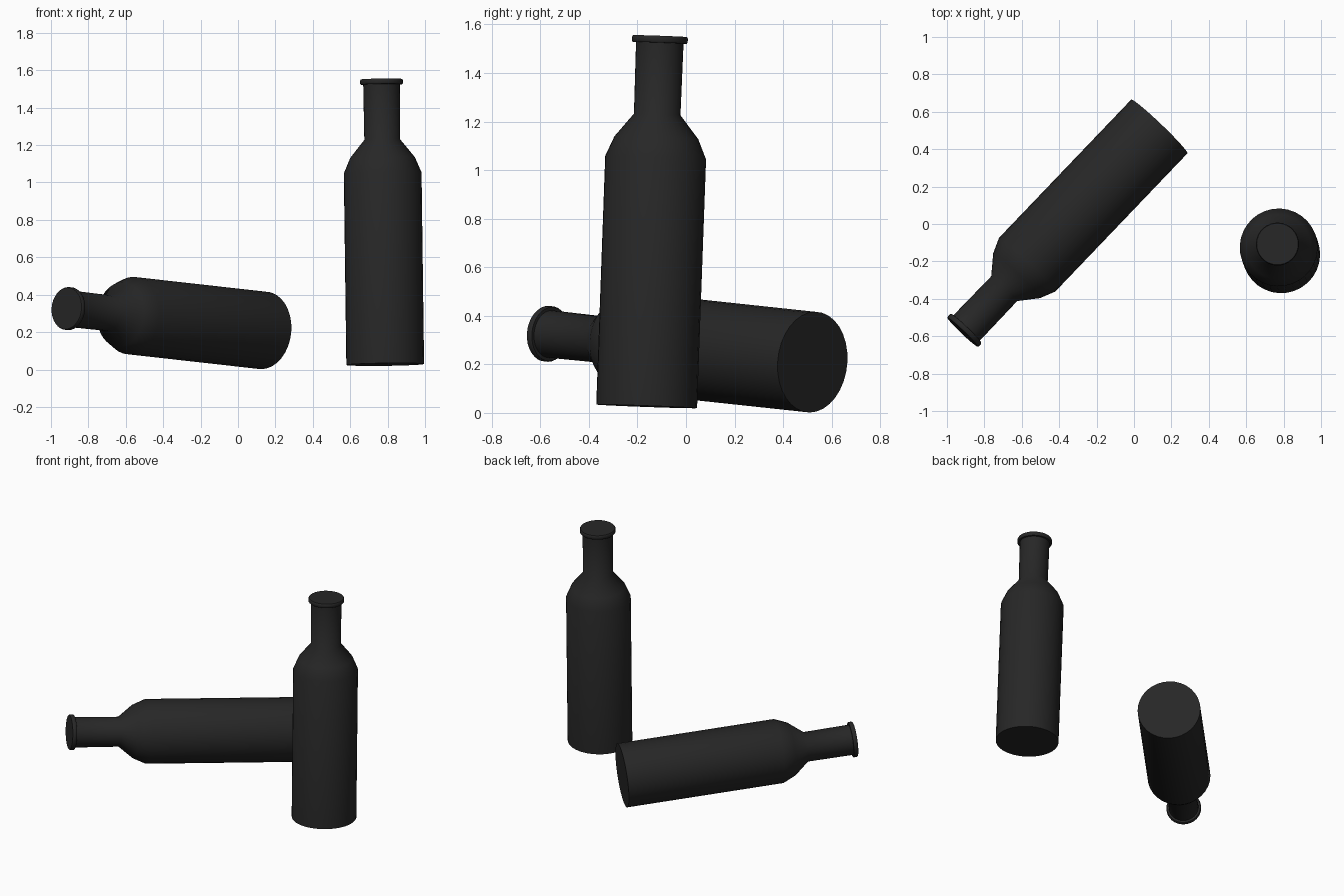
import bpy, bmesh, math
from mathutils import Vector

if "Cube" in bpy.data.objects:
    bpy.data.objects.remove(bpy.data.objects["Cube"])

SIDES = 32
# bottle profile: radius, height
PROFILE = [(0, 0), (0.208, 0), (0.208, 1.025), (0.173, 1.107), (0.096, 1.203),
           (0.098, 1.498), (0.111, 1.498), (0.115, 1.503), (0.115, 1.520),
           (0.111, 1.526), (0, 1.526)]

glass = bpy.data.materials.new("dark_glass")
glass.diffuse_color = (0.02, 0.02, 0.02, 1)
glass.use_nodes = True
glass.node_tree.nodes["Principled BSDF"].inputs["Base Color"].default_value = glass.diffuse_color


def bottle(name, base, top):
    """Lathe the profile and lay its axis from base centre to mouth centre."""
    bm = bmesh.new()
    verts = [bm.verts.new((r, 0, z)) for r, z in PROFILE]
    edges = [bm.edges.new(pair) for pair in zip(verts, verts[1:])]
    bmesh.ops.spin(bm, geom=verts + edges, axis=(0, 0, 1), cent=(0, 0, 0),
                   angle=math.tau, steps=SIDES, use_duplicate=False)
    bmesh.ops.remove_doubles(bm, verts=bm.verts, dist=1e-4)
    bmesh.ops.recalc_face_normals(bm, faces=bm.faces)
    mesh = bpy.data.meshes.new(name)
    bm.to_mesh(mesh)
    bm.free()
    mesh.materials.append(glass)
    obj = bpy.data.objects.new(name, mesh)
    bpy.context.collection.objects.link(obj)
    obj.location = base
    obj.rotation_euler = (Vector(top) - Vector(base)).to_track_quat('Z', 'Y').to_euler()
    bpy.ops.object.select_all(action='DESELECT')
    obj.select_set(True)
    bpy.context.view_layer.objects.active = obj
    bpy.ops.object.shade_smooth_by_angle(angle=math.radians(40))


# upright bottle, leaning very slightly
bottle("standing_bottle", (0.787, -0.162, 0.027), (0.767, -0.107, 1.552))
# fallen bottle, neck tipped up a little
bottle("lying_bottle", (0.135, 0.521, 0.209), (-0.918, -0.580, 0.327))
